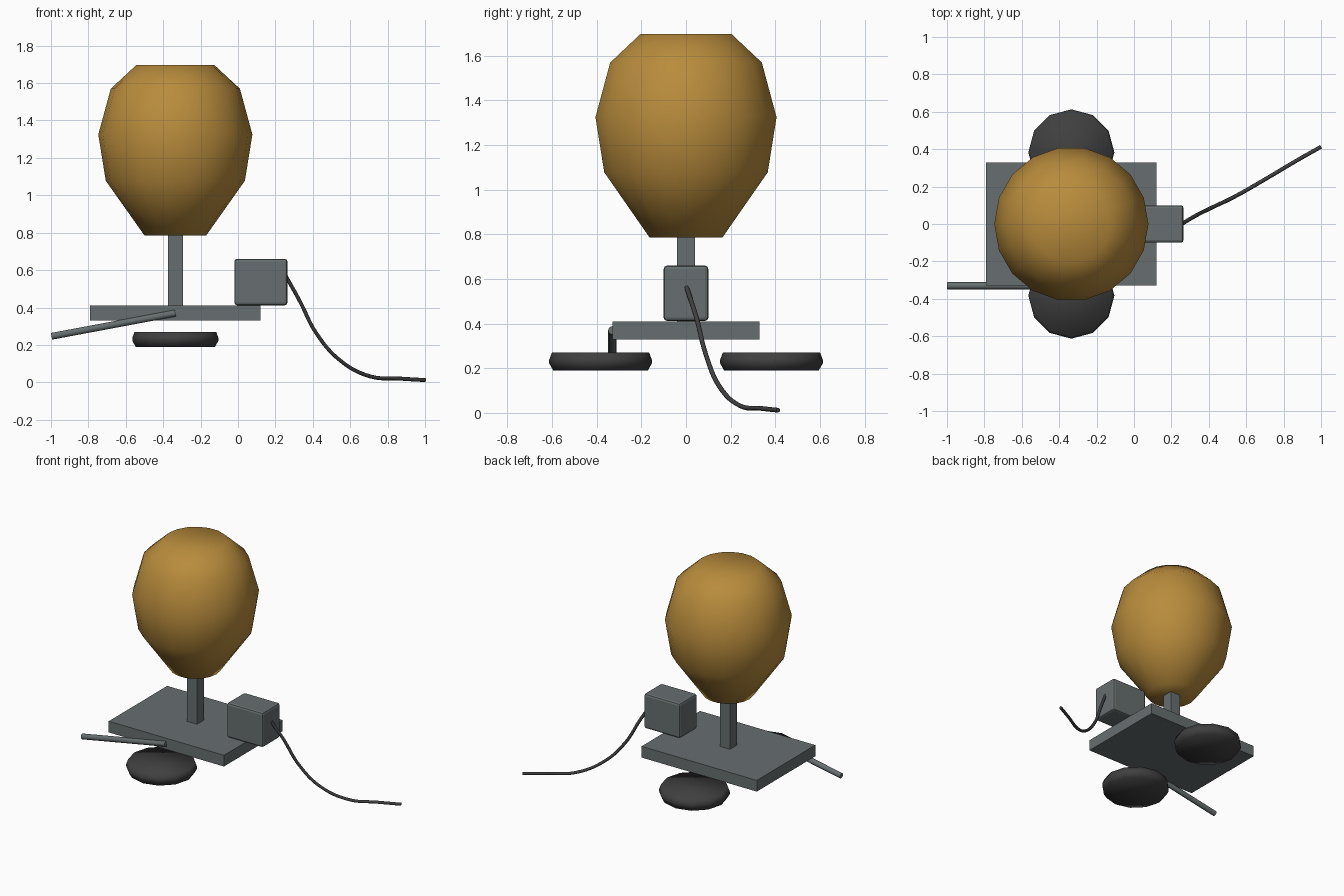
import bpy, bmesh, math
from mathutils import Vector

if "Cube" in bpy.data.objects:
    bpy.data.objects.remove(bpy.data.objects["Cube"])


def material(name, rgb):
    m = bpy.data.materials.new(name)
    m.diffuse_color = (*rgb, 1)
    m.use_nodes = True
    m.node_tree.nodes["Principled BSDF"].inputs["Base Color"].default_value = m.diffuse_color
    return m


AMBER = material("amber", (0.48, 0.26, 0.045))
GREY = material("steel grey", (0.135, 0.157, 0.16))
DARK = material("dark rubber", (0.05, 0.05, 0.05))


def finish(name, bm, mat, loc=(0, 0, 0), smooth=False):
    bmesh.ops.recalc_face_normals(bm, faces=bm.faces)
    for f in bm.faces:
        f.smooth = smooth
    me = bpy.data.meshes.new(name)
    bm.to_mesh(me)
    bm.free()
    me.materials.append(mat)
    ob = bpy.data.objects.new(name, me)
    ob.location = loc
    bpy.context.collection.objects.link(ob)
    return ob


def lathe(name, profile, sides, mat, loc=(0, 0, 0), smooth=True):
    """Stack of (radius, z) rings with capped ends."""
    bm = bmesh.new()
    rings = [[bm.verts.new((r * math.cos(2 * math.pi * i / sides),
                            r * math.sin(2 * math.pi * i / sides), z))
              for i in range(sides)] for r, z in profile]
    for a, b in zip(rings, rings[1:]):
        for i in range(sides):
            j = (i + 1) % sides
            bm.faces.new((a[i], a[j], b[j], b[i]))
    bm.faces.new(rings[0][::-1])
    bm.faces.new(rings[-1])
    return finish(name, bm, mat, loc, smooth)


def box(name, lo, hi, mat, bevel=0):
    lo, hi = Vector(lo), Vector(hi)
    bm = bmesh.new()
    bmesh.ops.create_cube(bm, size=1)
    bmesh.ops.scale(bm, vec=hi - lo, verts=bm.verts)
    if bevel:
        bmesh.ops.bevel(bm, geom=bm.edges[:], offset=bevel, segments=2,
                        profile=0.5, affect='EDGES')
    return finish(name, bm, mat, (lo + hi) / 2)


CX = -0.335

# Large faceted bulb
lathe("bulb", [(0.165, 0.785), (0.372, 1.078), (0.412, 1.325),
               (0.345, 1.57), (0.208, 1.697)], 18, AMBER, (CX, 0, 0))

# Post, base plate and motor box
box("post", (CX - 0.04, -0.04, 0.40), (CX + 0.04, 0.04, 0.82), GREY)
box("base_plate", (-0.79, -0.33, 0.33), (0.12, 0.33, 0.41), GREY)
box("motor_box", (-0.02, -0.10, 0.412), (0.265, 0.10, 0.66), GREY, 0.015)

# Pair of flat pads under the base
for side, y in (("front", -0.383), ("back", 0.383)):
    lathe(side + "_pad", [(0.212, 0.19), (0.23, 0.222), (0.23, 0.238),
                          (0.218, 0.27)], 12, DARK, (CX, y, 0))

# Slanted lever along the front edge
a, b = Vector((-0.335, -0.33, 0.37)), Vector((-0.997, -0.33, 0.246))
lever = lathe("lever", [(0.019, 0), (0.019, (b - a).length)], 10, GREY, a)
lever.rotation_euler = (b - a).to_track_quat('Z', 'Y').to_euler()
lever.data.set_sharp_from_angle(angle=math.radians(50))

# Drooping cable
path = [(0.255, 0.0, 0.57), (0.331, 0.045, 0.433), (0.417, 0.088, 0.265),
        (0.545, 0.15, 0.118), (0.706, 0.242, 0.032), (0.866, 0.337, 0.02),
        (1.0, 0.413, 0.012)]
cu = bpy.data.curves.new("cable", 'CURVE')
cu.dimensions = '3D'
cu.bevel_depth = 0.0105
cu.bevel_resolution = 2
cu.use_fill_caps = True
cu.resolution_u = 6
sp = cu.splines.new('BEZIER')
sp.bezier_points.add(len(path) - 1)
for p, co in zip(sp.bezier_points, path):
    p.co = co
    p.handle_left_type = p.handle_right_type = 'AUTO'
sp.use_smooth = True
cu.materials.append(DARK)
bpy.context.collection.objects.link(bpy.data.objects.new("cable", cu))
